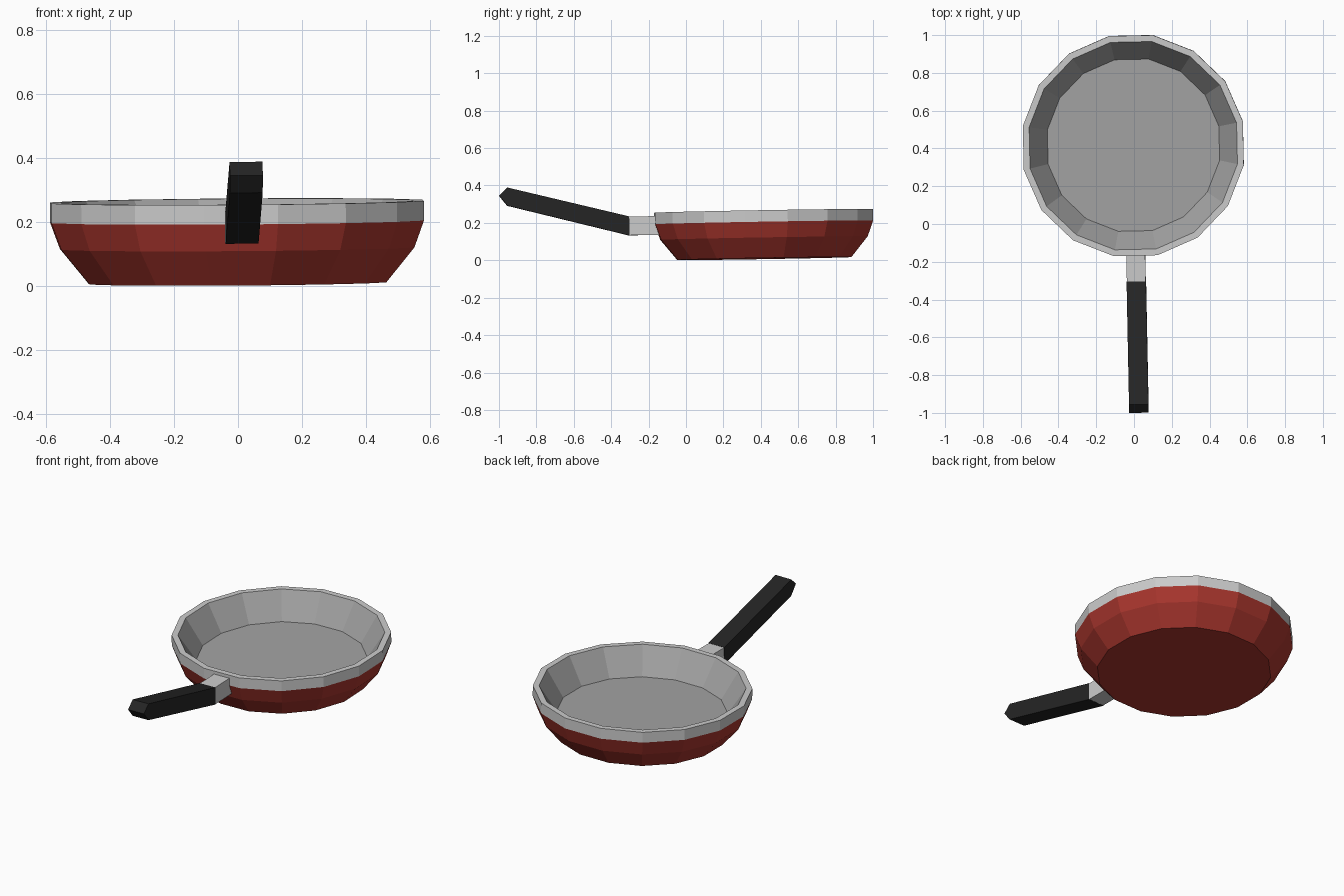
import bpy, bmesh, math
from mathutils import Matrix

if "Cube" in bpy.data.objects:
    bpy.data.objects.remove(bpy.data.objects["Cube"])

SIDES = 16


def material(name, rgb):
    m = bpy.data.materials.new(name)
    m.diffuse_color = (*rgb, 1)
    m.use_nodes = True
    m.node_tree.nodes["Principled BSDF"].inputs["Base Color"].default_value = m.diffuse_color
    return m


RED = material("red enamel", (0.40, 0.037, 0.027))
STEEL = material("light steel", (0.60, 0.60, 0.60))
GREY = material("grey interior", (0.37, 0.37, 0.37))
BLACK = material("black grip", (0.018, 0.018, 0.018))

# The whole pan sits very slightly turned and tilted
PLACE = (Matrix.Translation((-0.002, 0.419, 0.0095))
         @ Matrix.Rotation(math.radians(0.97), 4, 'X')
         @ Matrix.Rotation(math.radians(-0.4), 4, 'Y')
         @ Matrix.Rotation(math.radians(1.25), 4, 'Z'))


def finish(name, bm, mats):
    bmesh.ops.recalc_face_normals(bm, faces=bm.faces[:])
    me = bpy.data.meshes.new(name)
    bm.to_mesh(me)
    bm.free()
    for m in mats:
        me.materials.append(m)
    ob = bpy.data.objects.new(name, me)
    bpy.context.collection.objects.link(ob)
    ob.matrix_world = PLACE
    return ob


def lathe(name, profile, bands, mats):
    """Rings of (radius, z) joined by bands, capped at both ends."""
    bm = bmesh.new()
    rings = []
    for r, z in profile:
        ring = []
        for i in range(SIDES):
            a = 2 * math.pi * (i + 0.5) / SIDES
            ring.append(bm.verts.new((r * math.cos(a), r * math.sin(a), z)))
        rings.append(ring)
    bm.faces.new(rings[0]).material_index = bands[0]
    bm.faces.new(rings[-1]).material_index = bands[-1]
    for lo, hi, mat in zip(rings, rings[1:], bands[1:-1]):
        for i in range(SIDES):
            j = (i + 1) % SIDES
            bm.faces.new((lo[i], lo[j], hi[j], hi[i])).material_index = mat
    return finish(name, bm, mats)


def prism(name, outline, half_width, mat):
    """Side outline of (y, z) points extruded across x."""
    bm = bmesh.new()
    left = [bm.verts.new((-half_width, y, z)) for y, z in outline]
    right = [bm.verts.new((half_width, y, z)) for y, z in outline]
    bm.faces.new(left)
    bm.faces.new(right)
    n = len(outline)
    for i in range(n):
        j = (i + 1) % n
        bm.faces.new((left[i], left[j], right[j], right[i]))
    return finish(name, bm, [mat])


# Pan: red outside, steel rim, grey inside
lathe("pan",
      [(0.473, 0.0), (0.563, 0.109), (0.594, 0.193), (0.594, 0.2545),
       (0.56, 0.2545), (0.463, 0.105)],
      [0, 0, 0, 1, 1, 2, 2], [RED, STEEL, GREY])

# Steel bracket between pan and grip
prism("handle_bracket",
      [(-0.56, 0.136), (-0.72, 0.136), (-0.72, 0.236), (-0.56, 0.236)],
      0.05, STEEL)

# Rising black grip with a pointed end
prism("handle_grip",
      [(-0.72, 0.135), (-0.72, 0.237), (-1.368, 0.402),
       (-1.413, 0.36), (-1.370, 0.305)],
      0.0515, BLACK)
